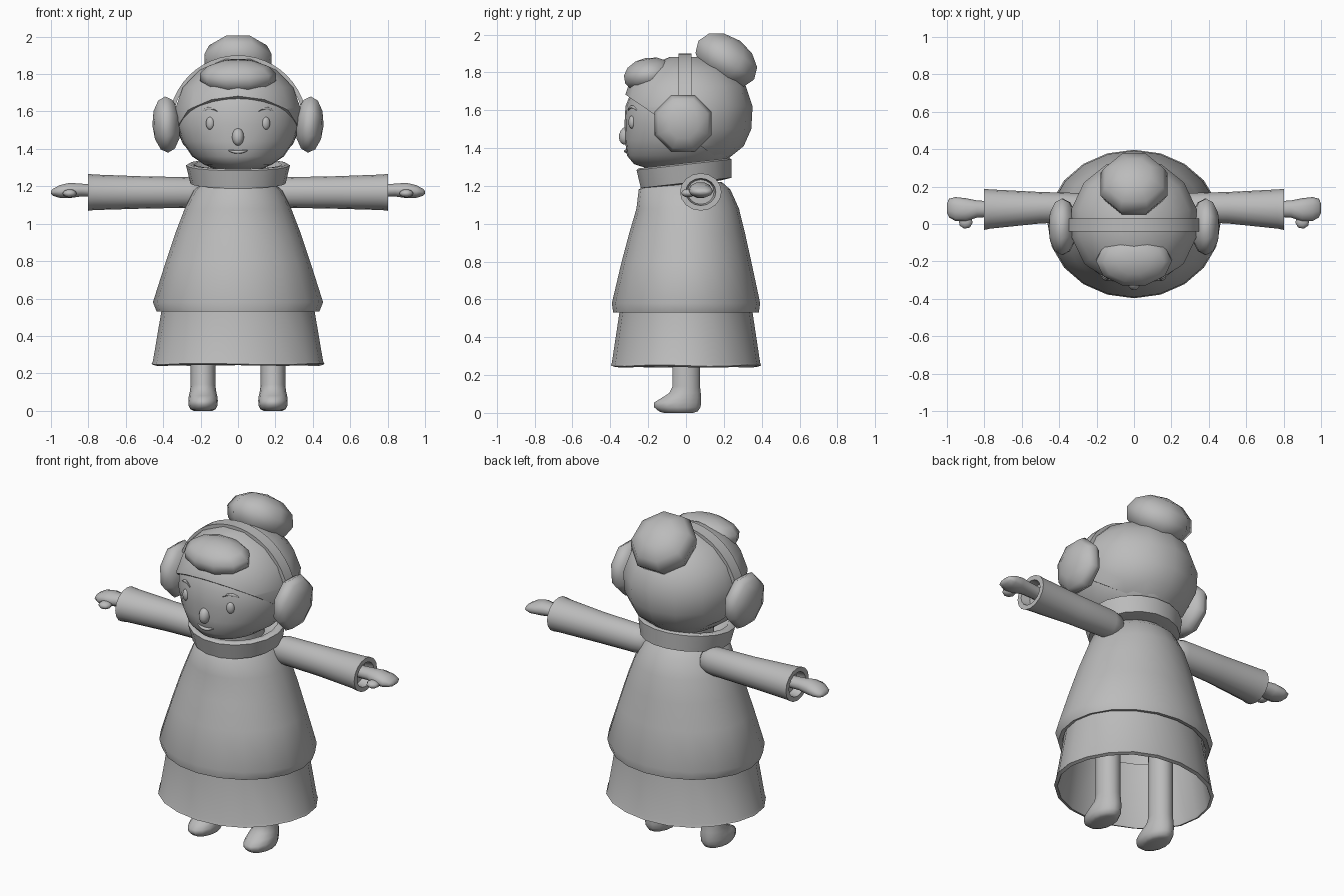
import bpy, bmesh
from math import sin, cos, pi, radians
from mathutils import Vector, Matrix, Euler

cube = bpy.data.objects.get("Cube")
if cube:
    bpy.data.objects.remove(cube, do_unlink=True)

grey = bpy.data.materials.new("plain grey")
grey.use_nodes = True
grey.diffuse_color = (0.5, 0.5, 0.5, 1)
grey.node_tree.nodes["Principled BSDF"].inputs["Base Color"].default_value = (0.5, 0.5, 0.5, 1)


def finish(name, bm, thick=0, angle=60):
    """Turn a bmesh into a smooth shaded object, optionally with a wall thickness."""
    bmesh.ops.recalc_face_normals(bm, faces=bm.faces)
    mesh = bpy.data.meshes.new(name)
    bm.to_mesh(mesh)
    bm.free()
    mesh.materials.append(grey)
    ob = bpy.data.objects.new(name, mesh)
    bpy.context.collection.objects.link(ob)
    bpy.ops.object.select_all(action='DESELECT')
    ob.select_set(True)
    bpy.context.view_layer.objects.active = ob
    if thick:
        mod = ob.modifiers.new("wall", 'SOLIDIFY')
        mod.thickness = thick
        mod.offset = -1
        bpy.ops.object.modifier_apply(modifier=mod.name)
    bpy.ops.object.shade_smooth_by_angle(angle=radians(angle))
    return ob


def skin(rings, n=16, phase=0, caps=True):
    """Bridge elliptical rings, each given as centre and two half axes."""
    bm = bmesh.new()
    loops = []
    for c, u, v in rings:
        angles = [phase + 2 * pi * i / n for i in range(n)]
        loops.append([bm.verts.new(Vector(c) + Vector(u) * cos(a) + Vector(v) * sin(a)) for a in angles])
    for lo, hi in zip(loops, loops[1:]):
        for i in range(n):
            j = (i + 1) % n
            bm.faces.new((lo[i], lo[j], hi[j], hi[i]))
    if caps:
        bm.faces.new(loops[0])
        bm.faces.new(loops[-1])
    return bm


def upright(rows, x=0):
    """Rows of height, half width, front y and back y."""
    return [((x, (f + b) / 2, z), (w, 0, 0), (0, (b - f) / 2, 0)) for z, w, f, b in rows]


def sideways(rows, s):
    """Rows of x, y, z, half depth and half height along an arm."""
    return [((s * x, y, z), (0, ry, 0), (0, 0, rz)) for x, y, z, ry, rz in rows]


def ball(name, centre, size, segs=16, rings=10, rot=(0, 0, 0), spin=0):
    bm = bmesh.new()
    m = (Matrix.Translation(centre) @ Euler([radians(r) for r in rot]).to_matrix().to_4x4()
         @ Matrix.Diagonal((*size, 1)) @ Matrix.Rotation(radians(spin), 4, 'Z'))
    bmesh.ops.create_uvsphere(bm, u_segments=segs, v_segments=rings, radius=1, matrix=m)
    return finish(name, bm)


# Coat and skirt, both open below
coat = [(1.22, .19, -.2, .19), (1.18, .235, -.25, .235), (1.08, .285, -.262, .28), (.95, .335, -.3, .312),
        (.8, .385, -.34, .345), (.58, .455, -.392, .392), (.53, .435, -.385, .385)]
finish("coat", skin(upright(coat), 20, caps=False), .025)

skirt = skin(upright([(.62, .40, -.345, .345), (.53, .41, -.352, .352), (.265, .455, -.392, .392),
                      (.25, .462, -.397, .397)]), 20, caps=False)
for k, v in enumerate(sorted(skirt.verts, key=lambda v: v.co.z)[:20]):
    v.co.z += .007 * sin(9 * v.co.x) * sin(7 * v.co.y)
finish("skirt", skirt, .02)

# Neck and tilted rolled collar
finish("neck", skin(upright([(1.12, .15, -.15, .15), (1.34, .15, -.17, .15)])))
collar = skin(upright([(-.06, .19, -.18, .18), (-.052, .255, -.25, .24), (.045, .278, -.262, .252),
                       (.053, .265, -.25, .24), (.05, .235, -.222, .215), (-.02, .19, -.18, .18)]), 18)
bmesh.ops.transform(collar, verts=collar.verts,
                    matrix=Matrix.Translation((0, 0, 1.268)) @ Matrix.Rotation(radians(6.5), 4, 'X'))
finish("collar", collar)

# Head with a full jaw
head = [(1.285, .1, -.18, .12), (1.315, .18, -.275, .19), (1.36, .245, -.312, .24), (1.44, .3, -.322, .28),
        (1.53, .326, -.325, .3), (1.62, .322, -.32, .3), (1.72, .275, -.28, .26), (1.8, .19, -.2, .18),
        (1.85, .06, -.06, .06)]
finish("head", skin(upright(head), 28))

# Hair cap, trimmed along a slanting hairline
hair = skin(upright([(1.325, .2, -.26, .2), (1.41, .295, -.335, .305), (1.5, .335, -.345, .345),
                     (1.62, .342, -.34, .352), (1.73, .302, -.305, .315), (1.82, .212, -.225, .23),
                     (1.88, .08, -.09, .1)]), 14, pi / 14)
cut = bmesh.ops.bisect_plane(hair, geom=hair.verts[:] + hair.edges[:] + hair.faces[:],
                             plane_co=(0, -.2, 1.6), plane_no=(0, .26, .38), clear_inner=True)
bmesh.ops.holes_fill(hair, edges=[e for e in hair.edges if e.is_boundary], sides=0)
finish("hair_cap", hair)
ball("fringe", (0, -.195, 1.785), (.208, .142, .093), 10, 7, rot=(10, 0, 0), spin=18)
ball("hair_bun", (0, .213, 1.865), (.194, .194, .125), 8, 6, rot=(-35, 0, 0), spin=22.5)

# Earmuff headband
band = []
for i in range(25):
    a = pi * i / 24
    out = Vector((cos(a), 0, sin(a)))
    band.append((Vector((0, -.005, 1.53)) + out * .36, out * .015, (0, .05, 0)))
finish("headband", skin(band, 4, pi / 4), angle=40)

# Facial features in the middle
ball("nose", (0, -.318, 1.465), (.032, .036, .048), 12, 8, rot=(-12, 0, 0))
mouth = []
for i in range(9):
    t = i / 4 - 1
    r = .003 + .006 * (1 - t * t)
    mouth.append(((.052 * t, -.317 + .008 * t * t, 1.383 + .01 * t * t), (0, r * 1.3, 0), (0, 0, r)))
finish("mouth", skin(mouth, 8))

for side, s in (("left", 1), ("right", -1)):
    # Eye and brow
    ball(side + "_eye", (s * .15, -.287, 1.537), (.023, .016, .034), 12, 8, rot=(0, 0, s * 24))
    brow = []
    for i in range(7):
        t = i / 3 - 1
        r = .003 + .005 * (1 - t * t)
        x = .15 + .04 * t
        y = -.323 * (1 - (x / .326) ** 2) ** .5
        brow.append(((s * x, y, 1.618 - .016 * t * t), (0, r, 0), (0, 0, r)))
    finish(side + "_brow", skin(brow, 6))

    # Ear pad
    ball(side + "_earmuff", (s * .382, -.015, 1.53), (.163, .163, .076), 8, 6, rot=(0, 90 + s * 3, 0), spin=22.5)

    # Sleeve with a hollow cuff
    sleeve = [(.17, .085, 1.165, .03, .03), (.2, .087, 1.165, .065, .07), (.26, .088, 1.167, .077, .082),
              (.5, .087, 1.167, .084, .086), (.77, .08, 1.168, .105, .095), (.803, .078, 1.168, .11, .099),
              (.803, .078, 1.168, .08, .072), (.75, .078, 1.168, .07, .065)]
    finish(side + "_sleeve", skin(sideways(sleeve, s), 16))

    # Mitten-like hand and thumb
    hand = [(.74, .08, 1.175, .04, .035), (.84, .08, 1.18, .046, .036), (.9, .076, 1.178, .062, .043),
            (.955, .08, 1.172, .064, .035), (.988, .085, 1.168, .05, .02), (1, .085, 1.167, .025, .008)]
    finish(side + "_hand", skin(sideways(hand, s), 10))
    ball(side + "_thumb", (s * .9, .012, 1.162), (.038, .038, .022), 8, 6, rot=(0, 0, s * -35))

    # Leg running down into a rounded shoe
    leg = [(0, .05, -.12, .04), (.008, .068, -.145, .065), (.03, .078, -.172, .08), (.055, .079, -.172, .083),
           (.08, .076, -.13, .083), (.105, .07, -.09, .08), (.14, .066, -.073, .076), (.62, .066, -.07, .073)]
    finish(side + "_leg", skin(upright(leg, s * .187), 14))
